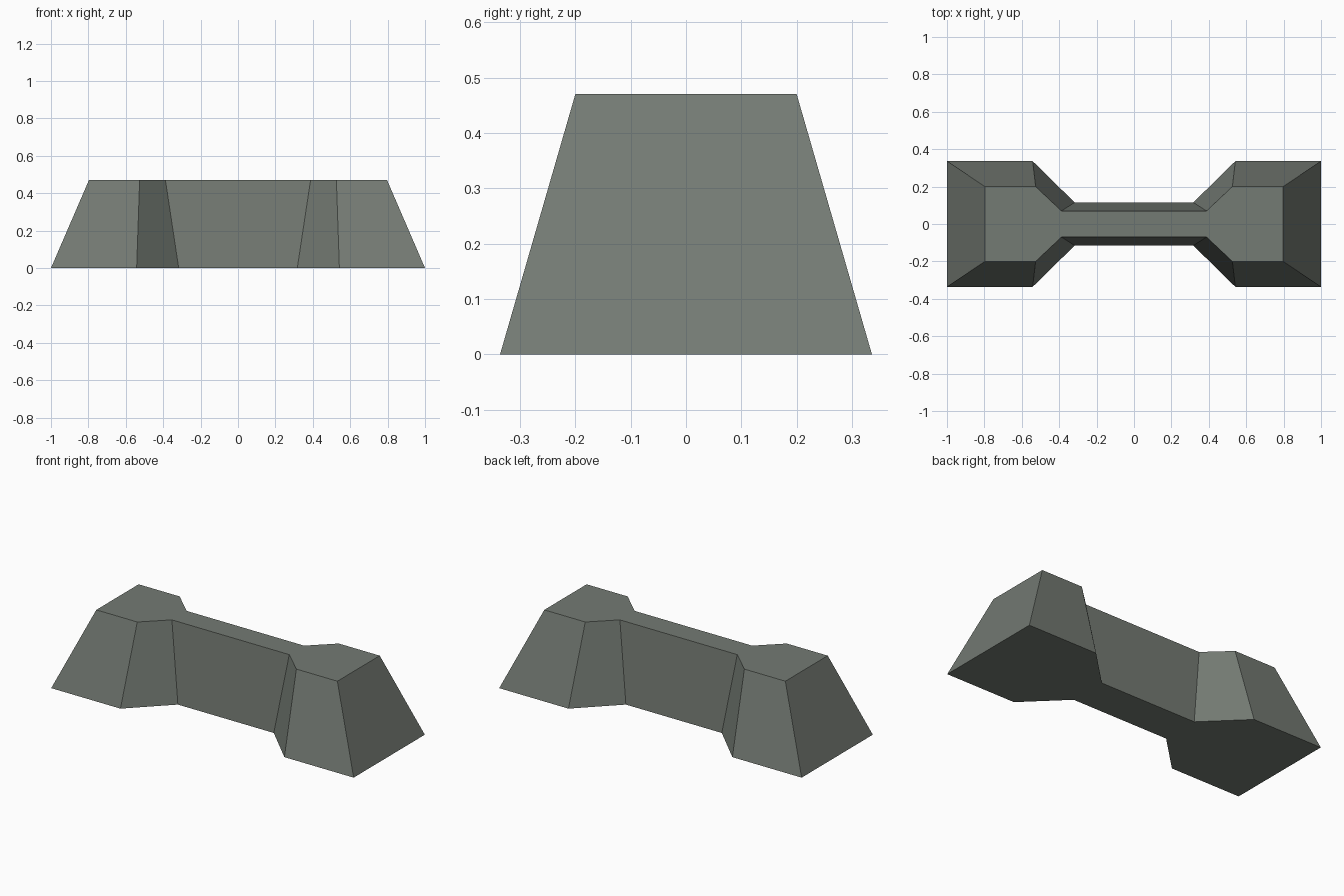
import bpy, bmesh

if "Cube" in bpy.data.objects:
    bpy.data.objects.remove(bpy.data.objects["Cube"])

HEIGHT = 0.47


def ring(bm, quarter, z):
    """Mirror a quarter outline into a full closed ring of vertices."""
    half = quarter + [(-x, y) for x, y in reversed(quarter)]
    full = half + [(x, -y) for x, y in reversed(half)]
    return [bm.verts.new((x, y, z)) for x, y in full]


# single flat colour
stone = bpy.data.materials.new("grey_stone")
stone.diffuse_color = (0.175, 0.197, 0.173, 1.0)
stone.use_nodes = True
stone.node_tree.nodes["Principled BSDF"].inputs["Base Color"].default_value = stone.diffuse_color

# tapered barrier block: two wide ends joined by a narrow waist
bm = bmesh.new()
base = ring(bm, [(1.0, 0.336), (0.542, 0.336), (0.317, 0.115)], 0.0)
top = ring(bm, [(0.797, 0.2), (0.526, 0.2), (0.388, 0.07)], HEIGHT)
bm.faces.new(base)
bm.faces.new(top)
n = len(base)
for i in range(n):
    j = (i + 1) % n
    bm.faces.new((base[i], base[j], top[j], top[i]))
bmesh.ops.recalc_face_normals(bm, faces=bm.faces)

mesh = bpy.data.meshes.new("barrier_block")
bm.to_mesh(mesh)
bm.free()
mesh.materials.append(stone)
block = bpy.data.objects.new("barrier_block", mesh)
bpy.context.collection.objects.link(block)
